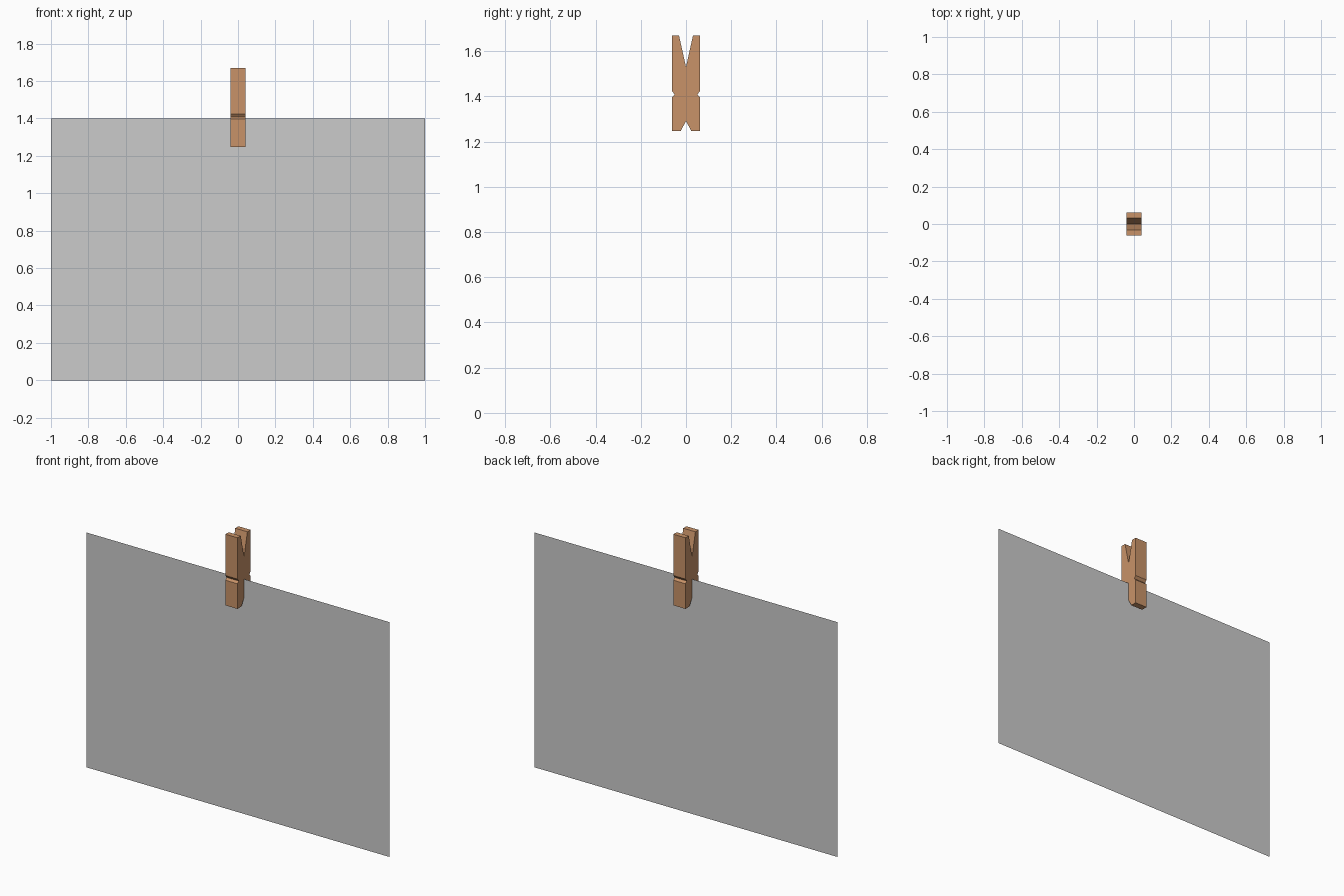
import bpy, bmesh

if "Cube" in bpy.data.objects:
    bpy.data.objects.remove(bpy.data.objects["Cube"])

wood = bpy.data.materials.new("wood")
wood.diffuse_color = (0.58, 0.29, 0.14, 1)
wood.use_nodes = True
wood.node_tree.nodes["Principled BSDF"].inputs["Base Color"].default_value = wood.diffuse_color


def finish(bm, name, mat=None):
    me = bpy.data.meshes.new(name)
    bm.to_mesh(me)
    bm.free()
    if mat:
        me.materials.append(mat)
    ob = bpy.data.objects.new(name, me)
    bpy.context.collection.objects.link(ob)
    return ob


# Hanging sheet: a single flat face
bm = bmesh.new()
bm.faces.new([bm.verts.new((x, 0, z)) for x, z in ((-1, 0), (1, 0), (1, 1.4), (-1, 1.4))])
finish(bm, "sheet")

# Half of the peg in side profile (distance from sheet, height)
PROFILE = [(0.001, 1.288), (0.014, 1.265), (0.024, 1.246), (0.062, 1.246),
           (0.062, 1.396), (0.05, 1.408), (0.062, 1.424), (0.062, 1.67),
           (0.031, 1.67), (0.001, 1.535)]
HALF_WIDTH = 0.04


def peg_half(name, side):
    bm = bmesh.new()
    face = bm.faces.new([bm.verts.new((-HALF_WIDTH, side * y, z)) for y, z in PROFILE])
    ext = bmesh.ops.extrude_face_region(bm, geom=[face])
    verts = [g for g in ext["geom"] if isinstance(g, bmesh.types.BMVert)]
    bmesh.ops.translate(bm, verts=verts, vec=(2 * HALF_WIDTH, 0, 0))
    bmesh.ops.recalc_face_normals(bm, faces=bm.faces[:])
    finish(bm, name, wood)


# Two mirrored wooden halves gripping the sheet
peg_half("peg_front_half", -1)
peg_half("peg_back_half", 1)
